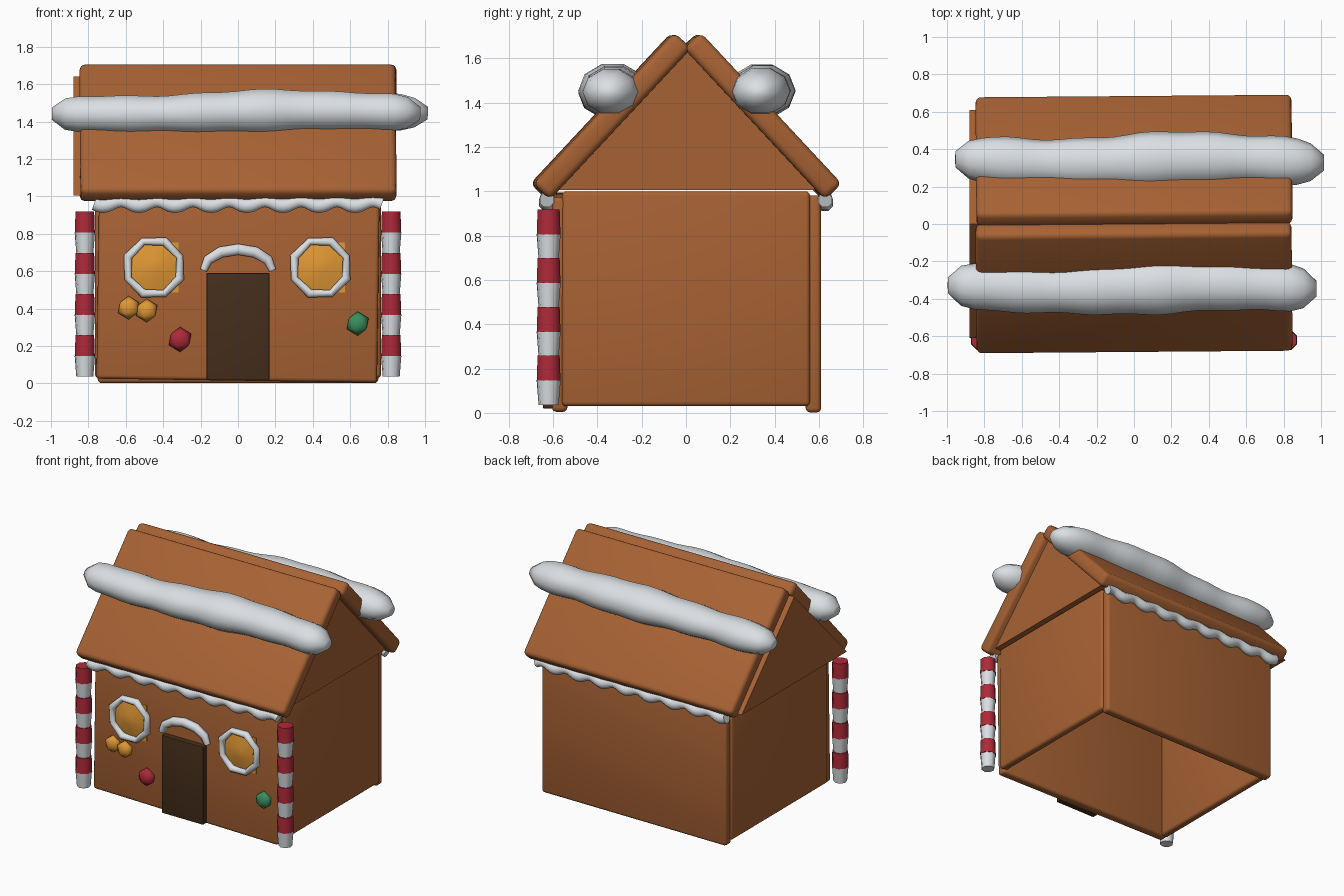
import bpy, bmesh, math
from mathutils import Vector

old = bpy.data.objects.get("Cube")
if old:
    bpy.data.objects.remove(old, do_unlink=True)


def material(name, r, g, b):
    m = bpy.data.materials.new(name)
    m.use_nodes = True
    m.diffuse_color = (r, g, b, 1)
    m.node_tree.nodes["Principled BSDF"].inputs["Base Color"].default_value = (r, g, b, 1)
    return m


GINGER = material("gingerbread", 0.39, 0.122, 0.034)
ICING = material("icing", 0.71, 0.74, 0.77)
GOLD = material("golden sugar", 0.74, 0.31, 0.035)
CHOCOLATE = material("chocolate", 0.06, 0.027, 0.011)
RED = material("red candy", 0.42, 0.022, 0.04)
GREEN = material("green candy", 0.04, 0.27, 0.11)


def finish(bm, name, mats, angle=60):
    bmesh.ops.recalc_face_normals(bm, faces=bm.faces)
    mesh = bpy.data.meshes.new(name)
    bm.to_mesh(mesh)
    bm.free()
    for m in mats:
        mesh.materials.append(m)
    ob = bpy.data.objects.new(name, mesh)
    bpy.context.collection.objects.link(ob)
    bpy.ops.object.select_all(action="DESELECT")
    ob.select_set(True)
    bpy.context.view_layer.objects.active = ob
    bpy.ops.object.shade_smooth_by_angle(angle=math.radians(angle))
    return ob


def slab(name, mat, centre, size, rot=(0, 0, 0), bevel=0.02):
    bm = bmesh.new()
    bmesh.ops.create_cube(bm, size=1)
    bmesh.ops.scale(bm, vec=size, verts=bm.verts)
    if bevel:
        bmesh.ops.bevel(bm, geom=bm.edges[:], offset=bevel, segments=3,
                        profile=0.5, affect="EDGES")
    ob = finish(bm, name, [mat])
    ob.location, ob.rotation_euler = centre, rot
    return ob


def tube(name, mat, points, radii, depth=1.0, sides=8, closed=False):
    """Sweep a ring along a path lying in an upright plane facing the front."""
    bm = bmesh.new()
    pts = [Vector(p) for p in points]
    n, rings, front = len(pts), [], Vector((0, 1, 0))
    for i, p in enumerate(pts):
        a = pts[(i - 1) % n] if closed else pts[max(i - 1, 0)]
        b = pts[(i + 1) % n] if closed else pts[min(i + 1, n - 1)]
        up = (b - a).cross(front).normalized()
        ring = []
        for k in range(sides):
            t = 2 * math.pi * (k + 0.5) / sides
            ring.append(bm.verts.new(p + radii[i] * (up * math.cos(t) + front * depth * math.sin(t))))
        rings.append(ring)
    for i in range(n if closed else n - 1):
        r, s = rings[i], rings[(i + 1) % n]
        for k in range(sides):
            j = (k + 1) % sides
            bm.faces.new((r[k], r[j], s[j], s[k]))
    if not closed:
        bm.faces.new(rings[0])
        bm.faces.new(rings[-1])
    return finish(bm, name, [mat], 75)


# Open-bottomed walls
slab("front_wall", GINGER, (0, -0.57, 0.5), (1.5, 0.07, 0.97), (0, 0.014, 0))
slab("back_wall", GINGER, (0, 0.575, 0.492), (1.5, 0.07, 0.98))
for side, label in ((-1, "right"), (1, "left")):
    slab(label + "_wall", GINGER, (side * 0.735, 0, 0.515), (0.06, 1.12, 0.97))

# Gable ends
for label, x0, x1 in (("right", -0.88, -0.72), ("left", 0.71, 0.79)):
    bm = bmesh.new()
    tri = [bm.verts.new((x0, y, z)) for y, z in ((-0.61, 1.005), (0.61, 1.005), (0, 1.64))]
    face = bm.faces.new(tri)
    new = bmesh.ops.extrude_face_region(bm, geom=[face])["geom"]
    bmesh.ops.translate(bm, vec=(x1 - x0, 0, 0),
                        verts=[v for v in new if isinstance(v, bmesh.types.BMVert)])
    finish(bm, label + "_gable", [GINGER])

# Roof panels meeting at the ridge
for s, label in ((-1, "front"), (1, "back")):
    slab(label + "_roof_panel", GINGER, (0, s * 0.34, 1.34), (1.69, 0.935, 0.105),
         (-s * math.radians(47), 0, 0.008), 0.03)

# Thick lumpy snow rolls on the roof, blunt at both ends
for s, label, shift in ((-1, "front", -0.01), (1, "back", 0.03)):
    pts, radii = [], []
    count = 28
    for i in range(count + 1):
        u = 2 * i / count - 1
        taper = (1 - abs(u) ** 12) ** 0.5
        swell = (0.108 + 0.014 * math.exp(-((u - 0.2) / 0.3) ** 2)
                 + 0.004 * math.cos(6 * u) + 0.004 * math.sin(17 * u + s))
        pts.append((u * 0.985 + shift, s * (0.337 + 0.012 * math.sin(4 * u * s)),
                    1.447 + 0.01 * math.sin(3 * u + 0.3)))
        radii.append(max(0.035, swell * taper))
    tube(label + "_snow_roll", ICING, pts, radii, 1.22, 10)

# Wavy icing under both eaves
for s, label in ((-1, "front"), (1, "back")):
    pts, radii = [], []
    count = 64
    for i in range(count + 1):
        wave = math.sin(2 * math.pi * i * 8 / count)
        pts.append((-0.77 + 1.54 * i / count, s * 0.628, 0.96 - 0.012 * wave))
        radii.append(0.036 + 0.004 * wave)
    tube(label + "_eave_icing", ICING, pts, radii, 0.95, 8)

# Door with icing arch
slab("door", CHOCOLATE, (0, -0.61, 0.305), (0.335, 0.07, 0.57), bevel=0.004)
arch = [(0.185 * math.cos(a), -0.618, 0.605 + 0.112 * math.sin(a))
        for a in (math.pi * i / 6 for i in range(7))]
tube("door_arch_icing", ICING, arch, [0.022, 0.03, 0.034, 0.034, 0.034, 0.03, 0.022], 0.9, 6)

# Windows: square sugar pane set slightly askew, faceted dome and icing ring
for x, label in ((-0.45, "right"), (0.44, "left")):
    slab(label + "_window_pane", GOLD, (x, -0.6, 0.62), (0.265, 0.006, 0.265), (0, 0, -0.05), 0)
    bm = bmesh.new()
    bmesh.ops.create_cone(bm, cap_ends=True, segments=8, radius1=0.155, radius2=0.04, depth=0.03)
    dome = finish(bm, label + "_window_dome", [GOLD])
    dome.location, dome.rotation_euler = (x, -0.616, 0.62), (math.pi / 2, 0, 0)
    ring = [(x + 0.15 * math.cos(a), -0.612, 0.62 + 0.15 * math.sin(a))
            for a in (math.pi / 4 * (i + 0.5) for i in range(8))]
    tube(label + "_window_icing", ICING, ring, [0.021, 0.026] * 4, 1.2, 8, True)

# Gumdrops on the front wall
for name, mat, x, z, r in (("outer_gold_gumdrop", GOLD, -0.585, 0.405, 0.063),
                           ("inner_gold_gumdrop", GOLD, -0.488, 0.39, 0.063),
                           ("red_gumdrop", RED, -0.31, 0.235, 0.067),
                           ("green_gumdrop", GREEN, 0.64, 0.32, 0.065)):
    bm = bmesh.new()
    bmesh.ops.create_icosphere(bm, subdivisions=1, radius=r)
    drop = finish(bm, name, [mat])
    drop.location, drop.scale = (x, -0.615, z), (1, 0.7, 1)

# Striped candy posts at the front corners, each block a little twisted
for side, label in ((-1, "right"), (1, "left")):
    bm = bmesh.new()
    for i in range(8):
        is_red = i % 2
        cone = bmesh.ops.create_cone(bm, cap_ends=True, segments=8, depth=0.112,
                                     radius1=0.058 if is_red else 0.046,
                                     radius2=0.054 if is_red else 0.055)
        turn = math.pi / 8 * (1 if is_red else 1.6)
        for v in cone["verts"]:
            a = math.atan2(v.co.y, v.co.x) + turn
            rad = math.hypot(v.co.x, v.co.y)
            v.co = (rad * math.cos(a), rad * math.sin(a), v.co.z + 0.092 + 0.11 * i)
        for f in {f for v in cone["verts"] for f in v.link_faces}:
            f.material_index = is_red
    post = finish(bm, label + "_candy_post", [ICING, RED], 50)
    post.location = (side * 0.819, -0.62, 0)
